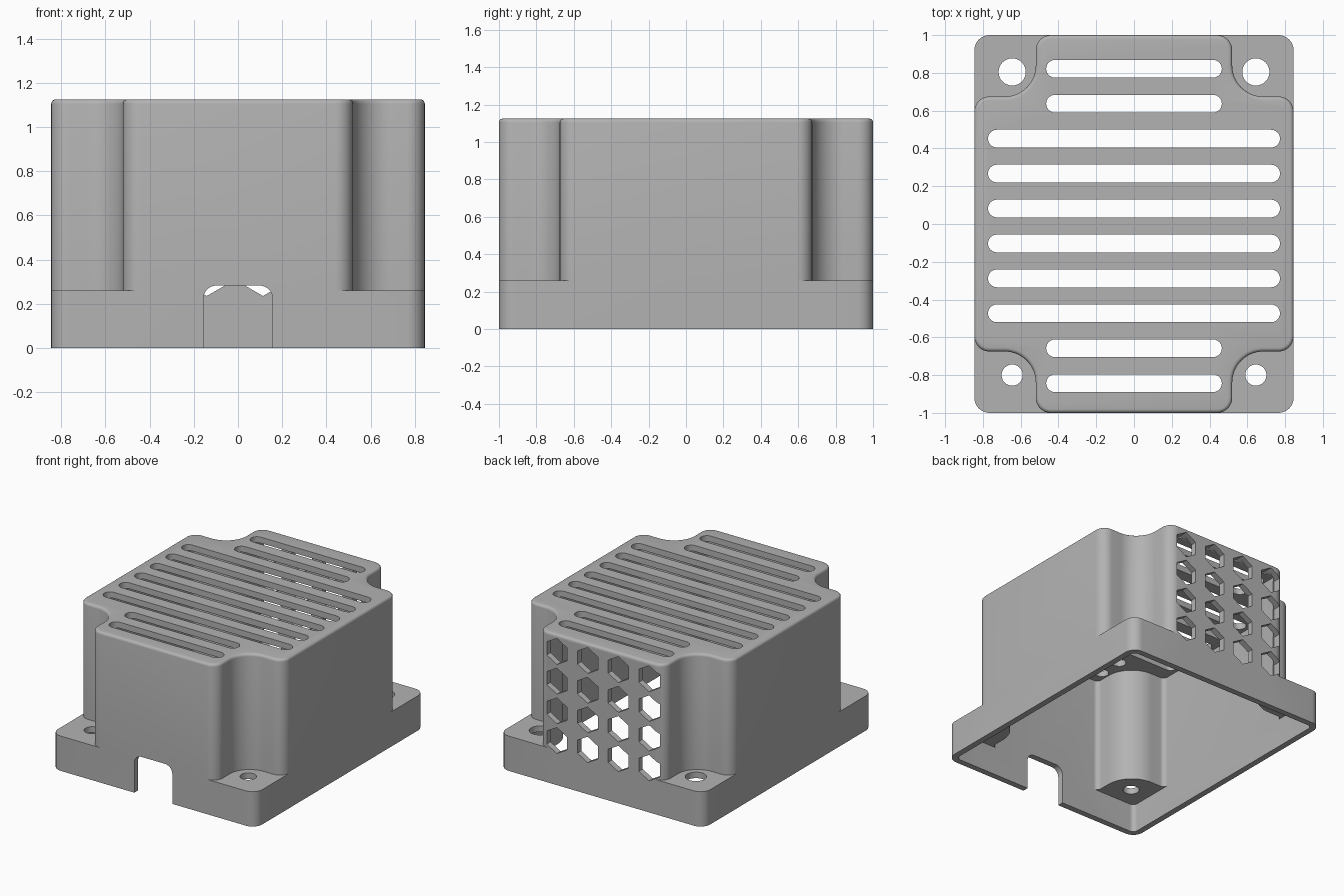
import bpy, bmesh
from math import sin, cos, pi, radians

if "Cube" in bpy.data.objects:
    bpy.data.objects.remove(bpy.data.objects["Cube"])

W, H, TOP, LEDGE = 0.845, 1.0, 1.125, 0.26   # half width, half length, heights
NX, NY = 0.52, 0.675                         # inner corner of each screw notch
R, RK, WALL, EDGE = 0.08, 0.165, 0.045, 0.02  # radii, wall thickness, top rounding


def arc(cx, cy, r, a0, a1, n=8):
    return [(cx + r * cos(radians(a0 + (a1 - a0) * i / n)),
             cy + r * sin(radians(a0 + (a1 - a0) * i / n))) for i in range(n + 1)]


def tower_corner(d):
    """Notched corner of the upper housing, inset by d."""
    return (arc(W - R, NY - R, R - d, 0, 90) +
            arc(NX + RK, NY + RK, RK + d, 270, 180, 14) +
            arc(NX - R, H - R, R - d, 0, 90))


def flange_corner(d):
    """Rounded corner of the base, meeting the tower at both ends."""
    return [(W - d, NY - R)] + arc(W - R, H - R, R - d, 0, 90) + [(NX - R, H - d)]


def mirrored(points):
    """The same corner in all four quadrants, running counter-clockwise."""
    quads = []
    for sx, sy in ((1, 1), (-1, 1), (-1, -1), (1, -1)):
        q = [(x * sx, y * sy) for x, y in points]
        quads.append(q if sx * sy > 0 else q[::-1])
    return quads


def loop(points):
    return sum(mirrored(points), [])


def face(bm, points):
    return bm.faces.new([bm.verts.new(p) for p in points])


def bridge(bm, a, za, b, zb):
    for i in range(len(a)):
        j = (i + 1) % len(a)
        face(bm, [(*a[i], za), (*a[j], za), (*b[j], zb), (*b[i], zb)])


def skin(bm, d, ledge, rings):
    """Base wall, four corner ledges, tower wall and flat roof."""
    base = loop(flange_corner(d))
    bridge(bm, base, 0, base, ledge)
    for t, f in zip(mirrored(tower_corner(d)), mirrored(flange_corner(d))):
        face(bm, [(x, y, ledge) for x, y in t + f[-2:0:-1]])
    rings = [(d, ledge)] + rings
    for (d0, z0), (d1, z1) in zip(rings, rings[1:]):
        bridge(bm, loop(tower_corner(d0)), z0, loop(tower_corner(d1)), z1)
    face(bm, [(x, y, rings[-1][1]) for x, y in loop(tower_corner(rings[-1][0]))])


def finish(bm, name):
    bmesh.ops.remove_doubles(bm, verts=bm.verts, dist=1e-5)
    bmesh.ops.recalc_face_normals(bm, faces=bm.faces)
    mesh = bpy.data.meshes.new(name)
    bm.to_mesh(mesh)
    bm.free()
    obj = bpy.data.objects.new(name, mesh)
    bpy.context.collection.objects.link(obj)
    return obj


def prism(bm, points, shift):
    f = face(bm, points)
    new = bmesh.ops.extrude_face_region(bm, geom=[f], use_keep_orig=True)["geom"]
    bmesh.ops.translate(bm, vec=shift, verts=[v for v in new if isinstance(v, bmesh.types.BMVert)])


# Hollow housing, open underneath
bm = bmesh.new()
rounding = [(EDGE * (1 - cos(a)), TOP - EDGE + EDGE * sin(a)) for a in (i * pi / 8 for i in range(5))]
skin(bm, 0, LEDGE, rounding)
skin(bm, WALL, LEDGE - WALL, [(WALL, TOP - WALL)])
bridge(bm, loop(flange_corner(0)), 0, loop(flange_corner(WALL)), 0)
housing = finish(bm, "housing")

cut = bmesh.new()
# Roof vent slots
for i in range(10):
    y = -0.0105 + 0.185 * (i - 4.5)
    half = 0.773 if 2 <= i <= 7 else 0.465
    r = 0.047
    stadium = arc(half - r, y, r, -90, 90, 12) + arc(r - half, y, r, 90, 270, 12)
    prism(cut, [(px, py, 1.0) for px, py in stadium], (0, 0, 0.3))
# Screw holes, larger at the back
for sx in (-1, 1):
    for y, r in ((-0.8, 0.056), (0.805, 0.072)):
        prism(cut, [(px, py, 0.15) for px, py in arc(sx * 0.645, y, r, 0, 360, 32)[:-1]], (0, 0, 0.2))
# Hexagonal vents in the back wall
for col in range(4):
    for row in range(4):
        cx, cz = -0.014 + 0.254 * (col - 1.5), 0.333 + 0.222 * row
        prism(cut, [(px, 0.93, pz) for px, pz in arc(cx, cz, 0.097, 90, 450, 6)[:-1]], (0, 0.2, 0))
# Cable opening in the front wall
arch = [(-0.157, -0.1), (0.157, -0.1)] + arc(0.097, 0.223, 0.06, 0, 90) + arc(-0.097, 0.223, 0.06, 90, 180)
prism(cut, [(px, -1.1, pz) for px, pz in arch], (0, 0.2, 0))
cutter = finish(cut, "opening_cutter")
cutter.hide_render = True

# Cut all openings
mod = housing.modifiers.new("openings", 'BOOLEAN')
mod.operation, mod.solver, mod.object = 'DIFFERENCE', 'EXACT', cutter
bpy.ops.object.select_all(action='DESELECT')
bpy.context.view_layer.objects.active = housing
housing.select_set(True)
bpy.ops.object.modifier_apply(modifier=mod.name)
bpy.data.objects.remove(cutter)

# Plain grey plastic
grey = bpy.data.materials.new("light_grey")
grey.use_nodes = True
colour = (0.45, 0.45, 0.45, 1)
grey.diffuse_color = colour
grey.node_tree.nodes["Principled BSDF"].inputs["Base Color"].default_value = colour
housing.data.materials.clear()
housing.data.materials.append(grey)
bpy.ops.object.shade_smooth_by_angle(angle=radians(30))
